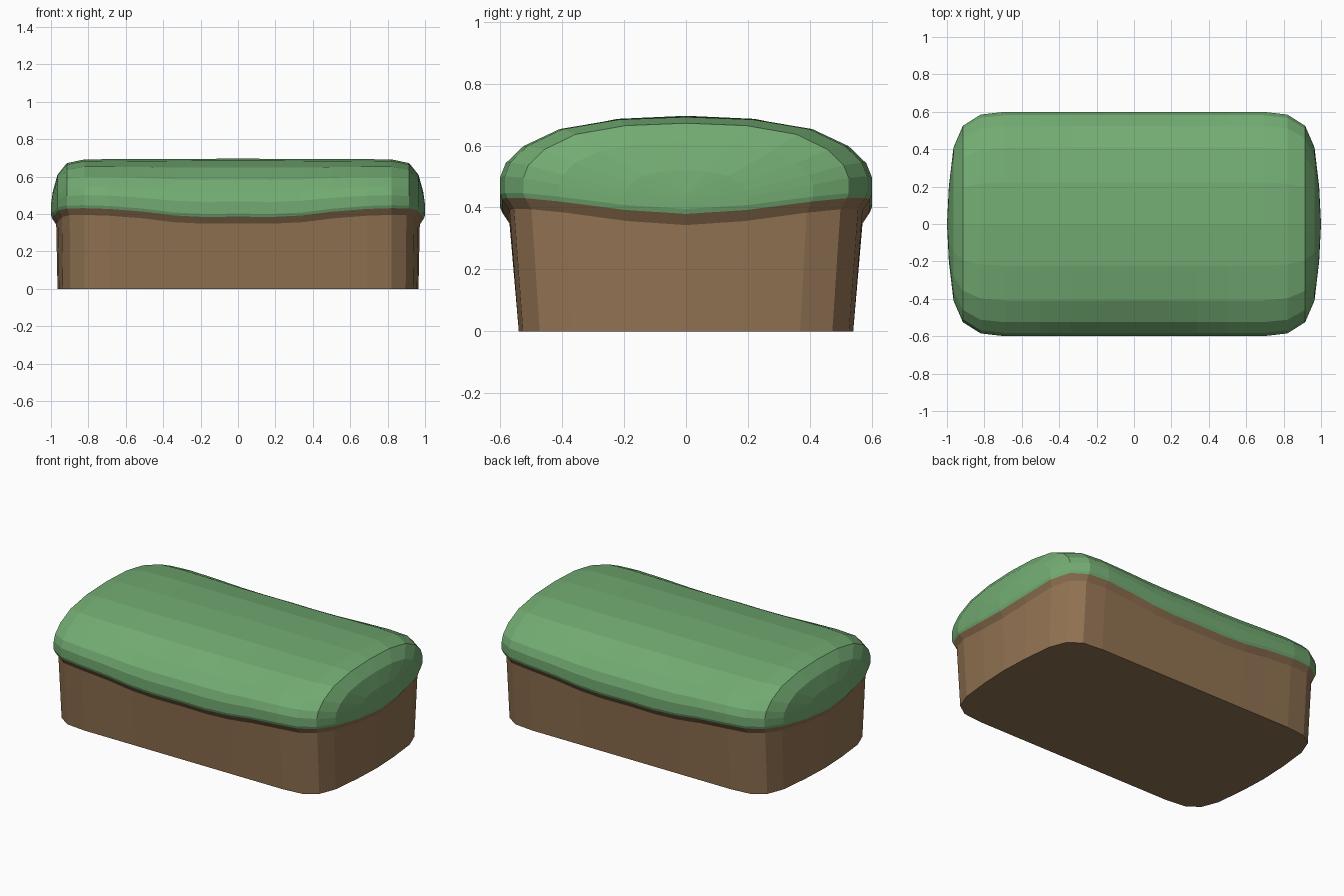
import bpy
import bmesh

cube = bpy.data.objects.get("Cube")
if cube:
    bpy.data.objects.remove(cube, do_unlink=True)


def make_material(name, color):
    mat = bpy.data.materials.new(name)
    mat.use_nodes = True
    mat.diffuse_color = color
    bsdf = mat.node_tree.nodes["Principled BSDF"]
    bsdf.inputs["Base Color"].default_value = color
    bsdf.inputs["Roughness"].default_value = 0.9
    return mat


GREEN = make_material("soft green", (0.17, 0.41, 0.17, 1))
BROWN = make_material("earth brown", (0.285, 0.17, 0.085, 1))

# Stations along the length: x, half width, lip height, crown height
HALF = [
    (0.18, 0.60, 0.400, 0.695),
    (0.34, 0.60, 0.408, 0.694),
    (0.50, 0.60, 0.428, 0.693),
    (0.69, 0.60, 0.443, 0.693),
    (0.82, 0.585, 0.447, 0.692),
    (0.915, 0.525, 0.446, 0.672),
    (0.965, 0.41, 0.435, 0.61),
    (0.99, 0.20, 0.408, 0.52),
    (1.00, 0.00, 0.395, 0.45),
]
STATIONS = ([(-x, w, l, t) for x, w, l, t in reversed(HALF)]
            + [(0, 0.60, 0.402, 0.696)] + HALF)

# Dome cross-section: fraction of half width, fraction of rise
DOME = [(1, 0), (1, 0.22), (0.97, 0.40), (0.875, 0.62),
        (0.68, 0.84), (0.37, 0.966)]


def section(x, w, lip, top):
    """Closed loop of points: up the front, over the crown, down the back."""
    def inset(amount):
        pull = amount * max(0, (abs(x) - 0.82) / 0.18)
        return x - pull if x > 0 else x + pull

    side = [(inset(0.035), w * 0.90, 0),
            (inset(0.028), w * 0.95, lip - 0.052),
            (inset(0.005), w * 0.99, lip - 0.016)]
    side += [(x, w * f, lip + (top - lip) * h) for f, h in DOME]
    front = [(px, -py, pz) for px, py, pz in side]
    return front + [(x, 0, top)] + side[::-1]


def build_part(name, stations):
    bm = bmesh.new()
    loops = [[bm.verts.new(p) for p in section(*s)] for s in stations]
    count = len(loops[0])
    for a, b in zip(loops, loops[1:]):
        for j in range(count):
            k = (j + 1) % count
            face = bm.faces.new((a[j], b[j], b[k], a[k]))
            # The dome and its rolled lip are green, the body is brown
            face.material_index = 0 if 2 <= j < count - 3 else 1
    bmesh.ops.remove_doubles(bm, verts=bm.verts, dist=0.0005)
    mesh = bpy.data.meshes.new(name)
    bm.to_mesh(mesh)
    bm.free()
    mesh.materials.append(GREEN)
    mesh.materials.append(BROWN)
    obj = bpy.data.objects.new(name, mesh)
    bpy.context.collection.objects.link(obj)


# Three pieces meeting at the two cross seams
SEAM = 0.34
build_part("right_end", [s for s in STATIONS if s[0] <= -SEAM])
build_part("middle", [s for s in STATIONS if abs(s[0]) <= SEAM])
build_part("left_end", [s for s in STATIONS if s[0] >= SEAM])
